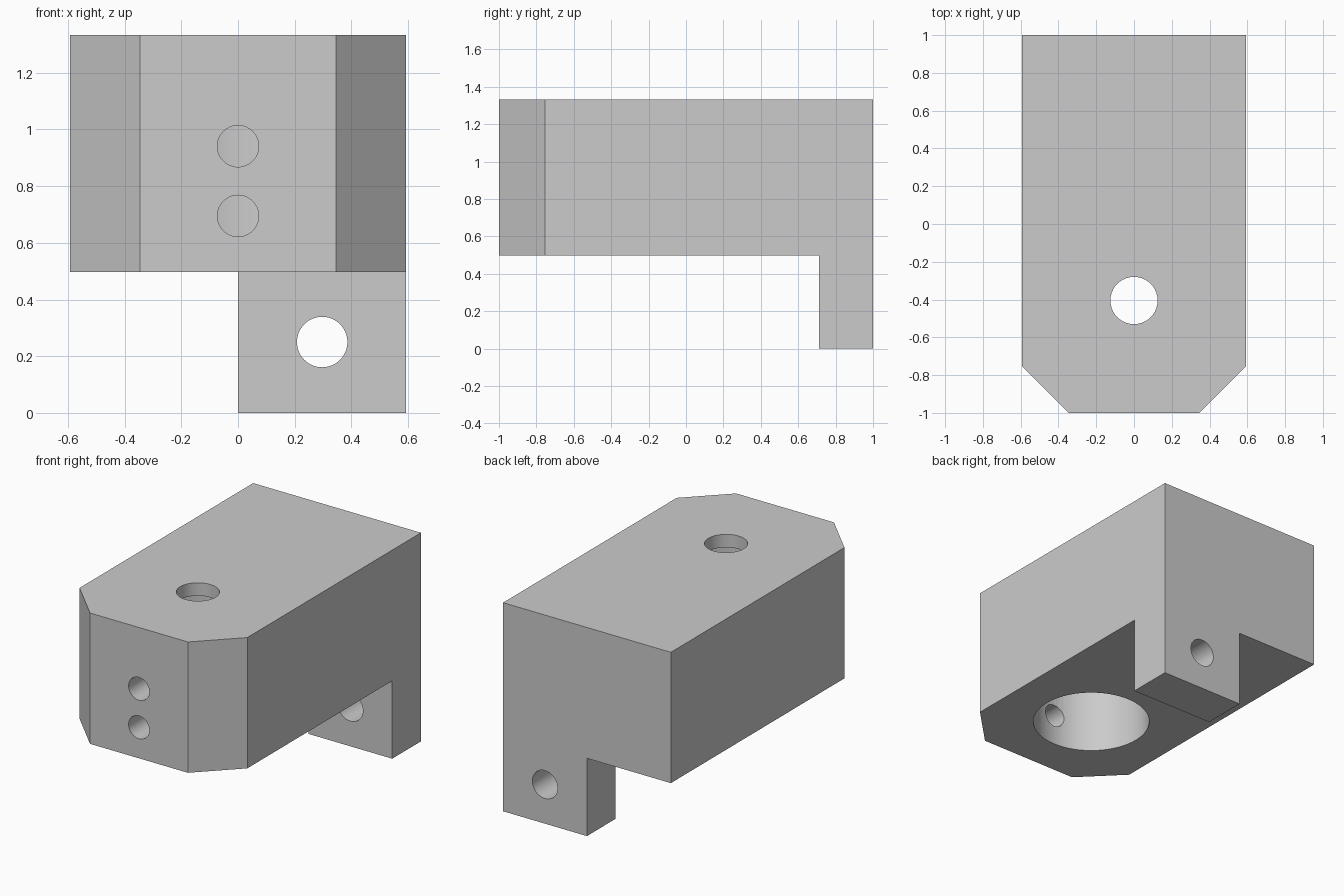
import bpy
import bmesh
from math import radians
from mathutils import Matrix, Vector

old = bpy.data.objects.get("Cube")
if old:
    bpy.data.objects.remove(old, do_unlink=True)

HALF_W, HALF_L = 0.593, 1.0
HEIGHT, UNDERSIDE = 1.333, 0.497
CHAMFER = 0.247
TAB_FRONT = 0.71
BORE_Y = -0.405

grey = bpy.data.materials.new("plain grey")
grey.use_nodes = True
grey.diffuse_color = (0.6, 0.6, 0.6, 1)
grey.node_tree.nodes["Principled BSDF"].inputs["Base Color"].default_value = (0.6, 0.6, 0.6, 1)


def add_object(name, bm):
    bmesh.ops.recalc_face_normals(bm, faces=bm.faces)
    mesh = bpy.data.meshes.new(name)
    bm.to_mesh(mesh)
    bm.free()
    mesh.materials.append(grey)
    obj = bpy.data.objects.new(name, mesh)
    bpy.context.collection.objects.link(obj)
    return obj


def prism(name, outline, bottom, top):
    bm = bmesh.new()
    face = bm.faces.new([bm.verts.new((x, y, bottom)) for x, y in outline])
    grown = bmesh.ops.extrude_face_region(bm, geom=[face])["geom"]
    verts = [v for v in grown if isinstance(v, bmesh.types.BMVert)]
    bmesh.ops.translate(bm, verts=verts, vec=(0, 0, top - bottom))
    return add_object(name, bm)


def rod(name, start, end, radius):
    start, end = Vector(start), Vector(end)
    axis = end - start
    turn = axis.to_track_quat("Z", "Y").to_matrix().to_4x4()
    bm = bmesh.new()
    bmesh.ops.create_cone(bm, cap_ends=True, segments=64, radius1=radius, radius2=radius,
                          depth=axis.length,
                          matrix=Matrix.Translation((start + end) / 2) @ turn)
    return add_object(name, bm)


# Block with two chamfered front corners
inner = HALF_W - CHAMFER
shoulder = -HALF_L + CHAMFER
block = prism("clamp_block", [
    (-inner, -HALF_L), (inner, -HALF_L), (HALF_W, shoulder),
    (HALF_W, HALF_L), (-HALF_W, HALF_L), (-HALF_W, shoulder)], 0, HEIGHT)

cutters = [
    # L-shaped relief that leaves the rear tab hanging below the block
    prism("tab_relief", [(-2, -2), (2, -2), (2, TAB_FRONT), (0, TAB_FRONT), (0, 2), (-2, 2)],
          -0.5, UNDERSIDE),
    # Wide blind bore from below and the narrow hole through its roof
    rod("main_bore", (0, BORE_Y, 0.2), (0, BORE_Y, 1.25), 0.353),
    rod("top_hole", (0, BORE_Y, 1.0), (0, BORE_Y, 1.6), 0.125),
    # Mounting hole in the tab
    rod("tab_hole", (0.297, 0.5, 0.25), (0.297, 1.2, 0.25), 0.089),
]
# Pair of set-screw holes through the front wall
for z in (0.695, 0.941):
    cutters.append(rod("screw_hole", (0, -1.2, z), (0, BORE_Y, z), 0.073))

bpy.ops.object.select_all(action="DESELECT")
bpy.context.view_layer.objects.active = block
block.select_set(True)
for cutter in cutters:
    cut = block.modifiers.new(cutter.name, "BOOLEAN")
    cut.operation = "DIFFERENCE"
    cut.solver = "EXACT"
    cut.object = cutter
    bpy.ops.object.modifier_apply(modifier=cut.name)
    bpy.data.objects.remove(cutter, do_unlink=True)

bpy.ops.object.shade_smooth_by_angle(angle=radians(30))
